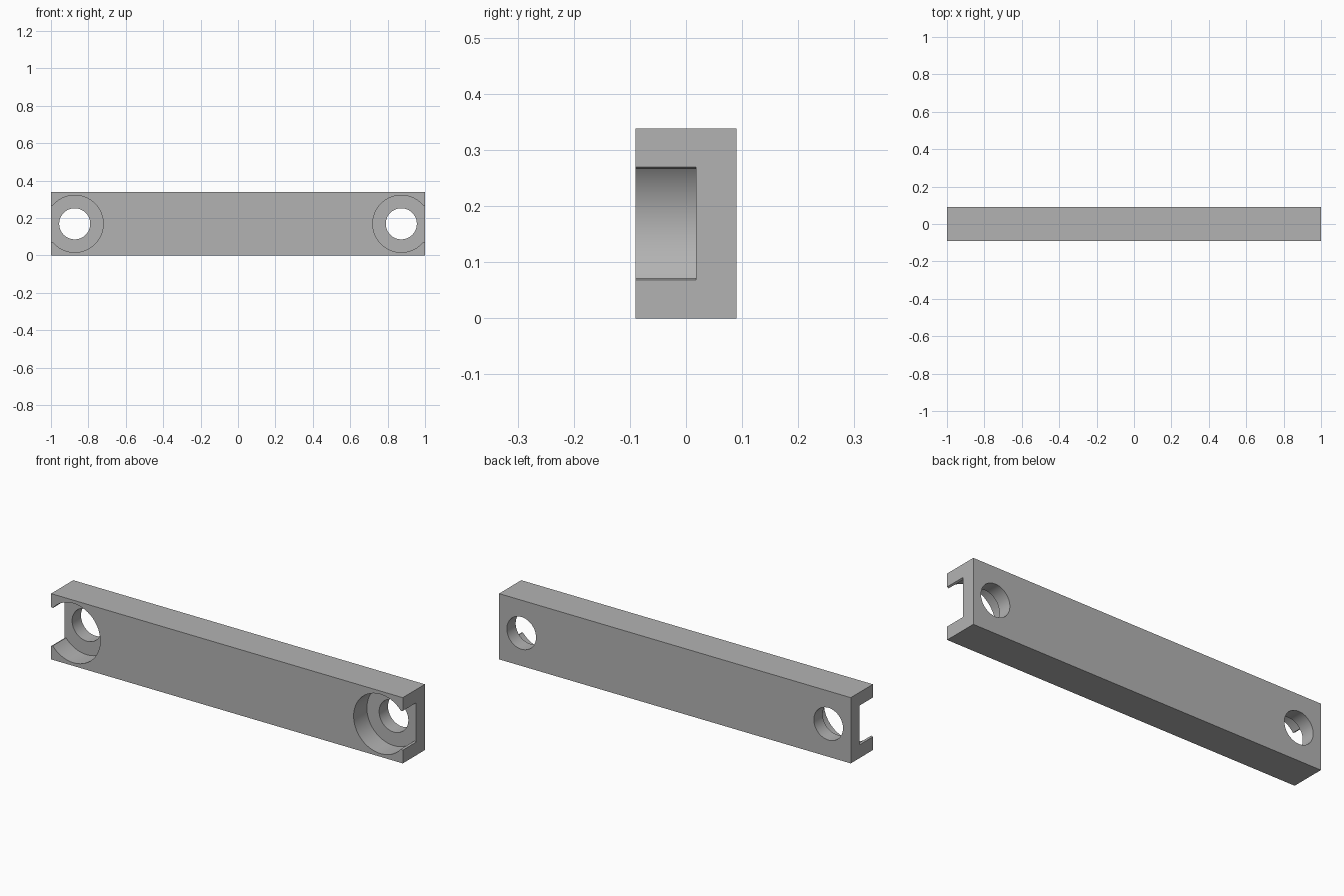
import bpy, bmesh
from math import sin, cos, pi, asin

cube = bpy.data.objects.get("Cube")
if cube:
    bpy.data.objects.remove(cube, do_unlink=True)

LENGTH, DEPTH, HEIGHT = 2.0, 0.18, 0.338
MID = HEIGHT / 2
HOLE_X, HOLE_R = 0.873, 0.083
BORE_R, FLOOR_Y = 0.1525, 0.018
SLOT_HALF, FLARE_HALF = 0.097, 0.101

grey = bpy.data.materials.new("plain grey")
grey.use_nodes = True
colour = (0.45, 0.45, 0.45, 1)
grey.diffuse_color = colour
grey.node_tree.nodes["Principled BSDF"].inputs["Base Color"].default_value = colour


def prism(name, outline, y0, y1):
    """Extrude an x-z outline from y0 to y1."""
    bm = bmesh.new()
    face = bm.faces.new([bm.verts.new((x, y0, z)) for x, z in outline])
    new = bmesh.ops.extrude_face_region(bm, geom=[face])["geom"]
    bmesh.ops.translate(bm, vec=(0, y1 - y0, 0),
                        verts=[v for v in new if isinstance(v, bmesh.types.BMVert)])
    bmesh.ops.recalc_face_normals(bm, faces=bm.faces)
    mesh = bpy.data.meshes.new(name)
    bm.to_mesh(mesh)
    bm.free()
    mesh.materials.append(grey)
    obj = bpy.data.objects.new(name, mesh)
    bpy.context.collection.objects.link(obj)
    return obj


def arc(radius, start, end, count):
    """Points round the hole centre, from start to end angle."""
    steps = [start + (end - start) * i / count for i in range(count + 1)]
    return [(HOLE_X + radius * cos(a), MID + radius * sin(a)) for a in steps]


# Bar body
half = LENGTH / 2
bar = prism("mounting_bar", [(-half, 0), (half, 0), (half, HEIGHT), (-half, HEIGHT)],
            -DEPTH / 2, DEPTH / 2)

# Open-ended counterbore outline with slightly flared mouth
mouth = asin(SLOT_HALF / BORE_R)
pocket = arc(BORE_R, mouth, 2 * pi - mouth, 64)
for x, side in ((half, -1), (half + 0.1, -1), (half + 0.1, 1), (half, 1)):
    pocket.append((x, MID + side * FLARE_HALF))
through = arc(HOLE_R, 0, 2 * pi, 64)[:-1]

# Cut the counterbore and the through hole at both ends
cutters = []
for end, sign in (("left", 1), ("right", -1)):
    for part, outline, y0, y1 in (("counterbore", pocket, -DEPTH, FLOOR_Y),
                                  ("hole", through, -DEPTH, DEPTH)):
        cutter = prism(f"{end}_{part}_cutter", [(sign * x, z) for x, z in outline], y0, y1)
        cutter.hide_render = True
        cutters.append(cutter)
        mod = bar.modifiers.new(cutter.name, "BOOLEAN")
        mod.operation, mod.solver, mod.object = "DIFFERENCE", "EXACT", cutter

bpy.context.view_layer.objects.active = bar
bar.select_set(True)
for mod in list(bar.modifiers):
    bpy.ops.object.modifier_apply(modifier=mod.name)
for cutter in cutters:
    bpy.data.objects.remove(cutter, do_unlink=True)

# Smooth bore walls, crisp edges
bpy.ops.object.select_all(action="DESELECT")
bar.select_set(True)
bpy.ops.object.shade_smooth_by_angle(angle=pi / 6)
